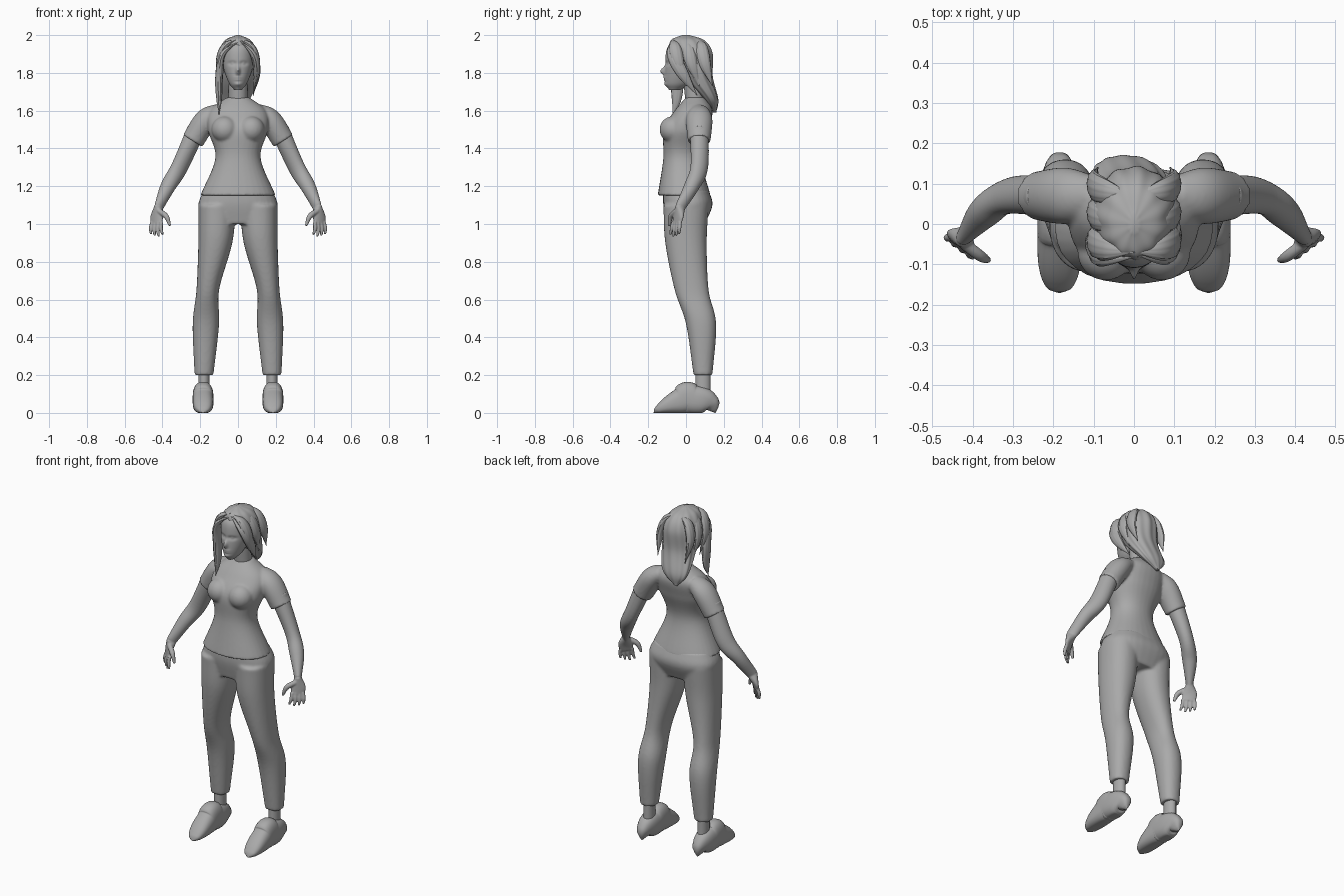
import bpy, bmesh, math
from mathutils import Matrix, Vector

cube = bpy.data.objects.get("Cube")
if cube:
    bpy.data.objects.remove(cube, do_unlink=True)

grey = bpy.data.materials.new("plain_grey")
grey.use_nodes = True
grey.diffuse_color = (0.4, 0.4, 0.4, 1)
grey.node_tree.nodes["Principled BSDF"].inputs["Base Color"].default_value = grey.diffuse_color

SIDEWAYS = Vector((1, 0, 0))
BACKWARD = Vector((0, 1, 0))


def smooth_path(rings, steps):
    """Smooth the rings (x, y, z, half width, half depth) along their length."""
    knots = [Vector(ring) for ring in rings]
    before = knots[0] * 2 - knots[1]
    after = knots[-1] * 2 - knots[-2]
    knots = [before] + knots + [after]
    path = []
    for a, b, c, d in zip(knots, knots[1:], knots[2:], knots[3:]):
        start_slope, end_slope = (c - a) / 2, (d - b) / 2
        for step in range(steps):
            t = step / steps
            ease = t * t * (3 - 2 * t)
            rest = 1 - t
            path.append(b.lerp(c, ease) + start_slope * t * rest * rest - end_slope * t * t * rest)
    return path + [knots[-2]]


def loft(bm, rings, across=None, sides=32, steps=8, power=2.0, ripple=0.0, flip=1):
    """Skin rings into a closed tube: level rings, or square to the path if across is given."""
    path = smooth_path(rings, steps)
    loops = []
    for index, ring in enumerate(path):
        centre = ring.to_3d()
        u, v = SIDEWAYS, BACKWARD
        if across:
            following = path[min(index + 1, len(path) - 1)].to_3d()
            previous = path[max(index - 1, 0)].to_3d()
            tangent = (following - previous).normalized()
            u = (across - tangent * across.dot(tangent)).normalized()
            v = tangent.cross(u)
        loop = []
        for side in range(sides):
            angle = math.tau * side / sides
            swell = 1 + ripple * math.sin(11 * angle + 9 * centre.z)
            c, s = (math.copysign(abs(value) ** (2 / power), value) * swell
                    for value in (math.cos(angle), math.sin(angle)))
            point = centre + u * c * max(ring[3], 0.002) + v * s * max(ring[4], 0.002)
            loop.append(bm.verts.new((point.x * flip, point.y, point.z)))
        loops.append(loop)
    for lower, upper in zip(loops, loops[1:]):
        for side in range(sides):
            other = (side + 1) % sides
            bm.faces.new((lower[side], lower[other], upper[other], upper[side]))
    bm.faces.new(loops[0])
    bm.faces.new(loops[-1])


def lock(bm, points, flip=1):
    """A flat strand of hair that swells in the middle and tapers at both ends."""
    last = len(points) - 1
    rings = []
    for index, point in enumerate(points):
        swell = math.sin(math.pi * index / last)
        rings.append((*point, 0.035 * swell, 0.02 * swell))
    loft(bm, rings, across=BACKWARD, ripple=0.05, flip=flip)


def finish(bm, name, voxel=0, relax=0, mirror=False):
    """Turn the mesh into a smooth shaded object, blending overlapping pieces if voxel is set."""
    bmesh.ops.recalc_face_normals(bm, faces=bm.faces)
    mesh = bpy.data.meshes.new(name)
    bm.to_mesh(mesh)
    bm.free()
    mesh.materials.append(grey)
    obj = bpy.data.objects.new(name, mesh)
    bpy.context.collection.objects.link(obj)
    bpy.ops.object.select_all(action="DESELECT")
    obj.select_set(True)
    bpy.context.view_layer.objects.active = obj
    bpy.ops.object.shade_smooth_by_angle(angle=math.radians(60))
    if voxel:
        blend = obj.modifiers.new("blend", "REMESH")
        blend.mode = "VOXEL"
        blend.voxel_size = voxel
        blend.use_smooth_shade = True
    if relax:
        obj.modifiers.new("relax", "SMOOTH").iterations = relax
    if mirror:
        obj.modifiers.new("mirror", "MIRROR").use_mirror_merge = False


# Shirt: torso, bust and short sleeves blended together
bm = bmesh.new()
hem = (0, -.01, 1.15, .2, .14)
waist = (0, -.02, 1.35, .12, .1)
chest = (0, 0, 1.5, .16, .12)
shoulders = (0, .04, 1.6, .15, .1)
collar = (0, .05, 1.67, .06, .05)
loft(bm, [hem, waist, chest, shoulders, collar], power=2.2)
for side in (1, -1):
    bust = Matrix.Translation((side * .07, -.07, 1.5))
    bmesh.ops.create_uvsphere(bm, u_segments=32, v_segments=16, radius=.07, matrix=bust)
    shoulder = (.1, .07, 1.6, .05, .04)
    upper_sleeve = (.17, .07, 1.55, .07, .06)
    cuff = (.24, .07, 1.44, .06, .06)
    loft(bm, [shoulder, upper_sleeve, cuff], across=BACKWARD, flip=side)
finish(bm, "shirt", voxel=.007, relax=6)

# Trousers: hips and two legs blended together
bm = bmesh.new()
waistband = (0, 0, 1.18, .18, .12)
seat = (0, .01, 1.1, .21, .13)
crotch = (0, 0, 1, .18, .1)
loft(bm, [waistband, seat, crotch], power=2.4)
for side in (1, -1):
    hip = (.11, 0, 1.1, .1, .12)
    thigh = (.12, 0, .9, .09, .11)
    knee = (.16, .03, .65, .06, .09)
    calf = (.17, .08, .47, .07, .08)
    cuff = (.18, .09, .2, .05, .05)
    loft(bm, [hip, thigh, knee, calf, cuff], power=2.2, flip=side)
finish(bm, "trousers", voxel=.008, relax=6)

# Arm with hand, mirrored
bm = bmesh.new()
upper_arm = (.22, .07, 1.5, .05, .05)
elbow = (.31, .07, 1.3, .04, .05)
forearm = (.37, .03, 1.2, .04, .04)
wrist = (.42, -.03, 1.09, .02, .03)
spread = Vector((.8, .6, 0))
loft(bm, [upper_arm, elbow, forearm, wrist], across=spread)
palm = (.43, -.04, 1.04, .04, .017)
knuckles = (.43, -.05, 1, .035, .01)
loft(bm, [wrist, palm, knuckles], across=spread)
for finger in range(4):
    place = spread * (finger - 1.5) * .02
    length = .08 - .01 * abs(finger - 1.3)
    root = Vector((.43, -.05, 1.01)) + place
    tip = root + place * .3 - Vector((0, .01, length))
    middle = root.lerp(tip, .5) + Vector((.005, 0, 0))
    loft(bm, [(*root, .01, .01), (*middle, .01, .01), (*tip, .006, .006)], across=spread, sides=12)
thumb = [(.42, -.05, 1.07, .015, .015), (.38, -.08, 1.04, .014, .014), (.36, -.09, .99, .007, .007)]
loft(bm, thumb, across=spread, sides=12)
finish(bm, "arm", voxel=.004, relax=3, mirror=True)

# Ankle
bm = bmesh.new()
loft(bm, [(.18, .09, height, .03, .04) for height in (.1, .25)])
finish(bm, "ankle", mirror=True)

# Shoe: rounded at both ends, rising from the toe to a tongue and a heel collar
bm = bmesh.new()
rings = []
sections = 24
for section in range(sections + 1):
    t = section / sections
    rounding = (1 - abs(2 * t - 1) ** 4) ** .5
    tongue = .02 * math.exp(-((t - .55) / .07) ** 2)
    height = (.05 + .1 * min(t * 2, 1) + tongue) * rounding
    rings.append((.185, .325 * t - .17, height / 2 + .01, .055 * rounding, height / 2))
loft(bm, rings, across=SIDEWAYS, power=2.5, steps=2)
for vert in bm.verts:
    vert.co.z = max(vert.co.z - .015, 0)
finish(bm, "shoe", mirror=True)

# Neck
bm = bmesh.new()
loft(bm, [(0, .05, 1.63, .05, .05), (0, .03, 1.8, .05, .05)])
finish(bm, "neck")

# Head, with features pressed into the face: (x, z, spread x, spread z, push)
bm = bmesh.new()
under_chin = (0, -.06, 1.71, .02, .03)
jaw = (0, -.04, 1.75, .05, .07)
eye_line = (0, -.01, 1.84, .08, .1)
forehead = (0, 0, 1.93, .08, .1)
crown = (0, 0, 1.98, .04, .05)
loft(bm, [under_chin, jaw, eye_line, forehead, crown], sides=128, steps=16)
features = {"nose": (0, 1.81, .01, .02, -.025), "socket": (.03, 1.85, .02, .01, .012),
            "eye": (.03, 1.85, .01, .006, -.008), "lips": (0, 1.77, .02, .01, -.009),
            "mouth": (0, 1.77, .02, .003, .006), "chin": (0, 1.74, .02, .01, -.007)}
for vert in bm.verts:
    if vert.co.y < -.02:
        x, z = abs(vert.co.x), vert.co.z
        vert.co.y += sum(push * math.exp(-((x - across) / wide) ** 2 - ((z - up) / tall) ** 2)
                         for across, up, wide, tall, push in features.values())
finish(bm, "head")

# Hair: main mass down the back, then locks swept from the parting
bm = bmesh.new()
tips = (-.04, .15, 1.59, .01, .01)
nape = (-.02, .13, 1.66, .08, .04)
ears = (0, .06, 1.78, .1, .08)
temples = (0, .03, 1.9, .1, .11)
top = (0, .01, 1.97, .07, .09)
peak = (0, 0, 2, .01, .02)
loft(bm, [tips, nape, ears, temples, top, peak], sides=96, ripple=.025)
parting = (.01, -.08, 1.97)
lock(bm, [parting, (-.08, -.08, 1.9), (-.1, -.05, 1.78), (-.1, -.05, 1.66), (-.1, -.07, 1.58)])
lock(bm, [parting, (.08, -.07, 1.9), (.1, -.02, 1.8), (.08, .06, 1.68)])
for side in (1, -1):
    for back in (0, .07, .14):
        lock(bm, [(0, back - .07, 1.98), (.07, back - .06, 1.94), (.1, back - .04, 1.85),
                  (.09, back, 1.73)], flip=side)
finish(bm, "hair")
